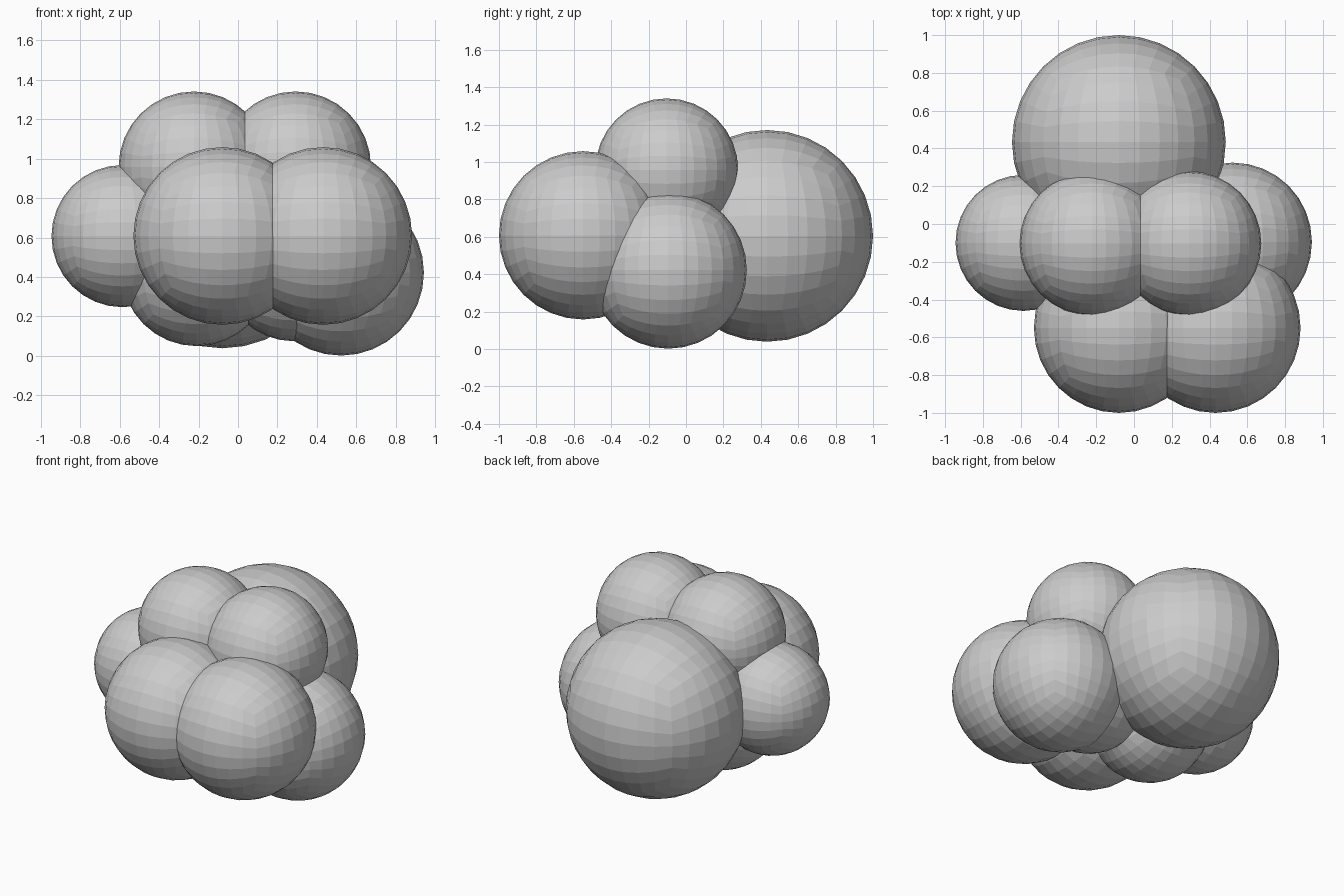
import bpy, bmesh, math
from mathutils import Vector

if "Cube" in bpy.data.objects:
    bpy.data.objects.remove(bpy.data.objects["Cube"])


def lobe(name, center, radius, cuts=7):
    """Flat-shaded ball made from an evenly divided cube."""
    bm = bmesh.new()
    bmesh.ops.create_cube(bm, size=2)
    bmesh.ops.subdivide_edges(bm, edges=bm.edges[:], cuts=cuts, use_grid_fill=True)
    for v in bm.verts:
        even = Vector([math.tan(c * math.pi / 4) for c in v.co])
        v.co = even.normalized() * radius
    mesh = bpy.data.meshes.new(name)
    bm.to_mesh(mesh)
    bm.free()
    obj = bpy.data.objects.new(name, mesh)
    obj.location = center
    bpy.context.collection.objects.link(obj)
    return obj


# Big lobe at the back
lobe("back_lobe", (-0.08, 0.434, 0.605), 0.566)

# Front pair and upper pair
for side, front_x, top_x in (("left", -0.08, -0.223), ("right", 0.432, 0.292)):
    lobe("front_lobe_" + side, (front_x, -0.55, 0.608), 0.45)
    lobe("top_lobe_" + side, (top_x, -0.103, 0.958), 0.382)

# Side lobes
lobe("side_lobe_left", (-0.585, -0.10, 0.607), 0.36)
lobe("side_lobe_right", (0.522, -0.095, 0.422), 0.42)

# Underside lobes
lobe("bottom_lobe_left", (-0.21, -0.10, 0.43), 0.38)
lobe("bottom_lobe_right", (0.28, -0.10, 0.435), 0.36)
